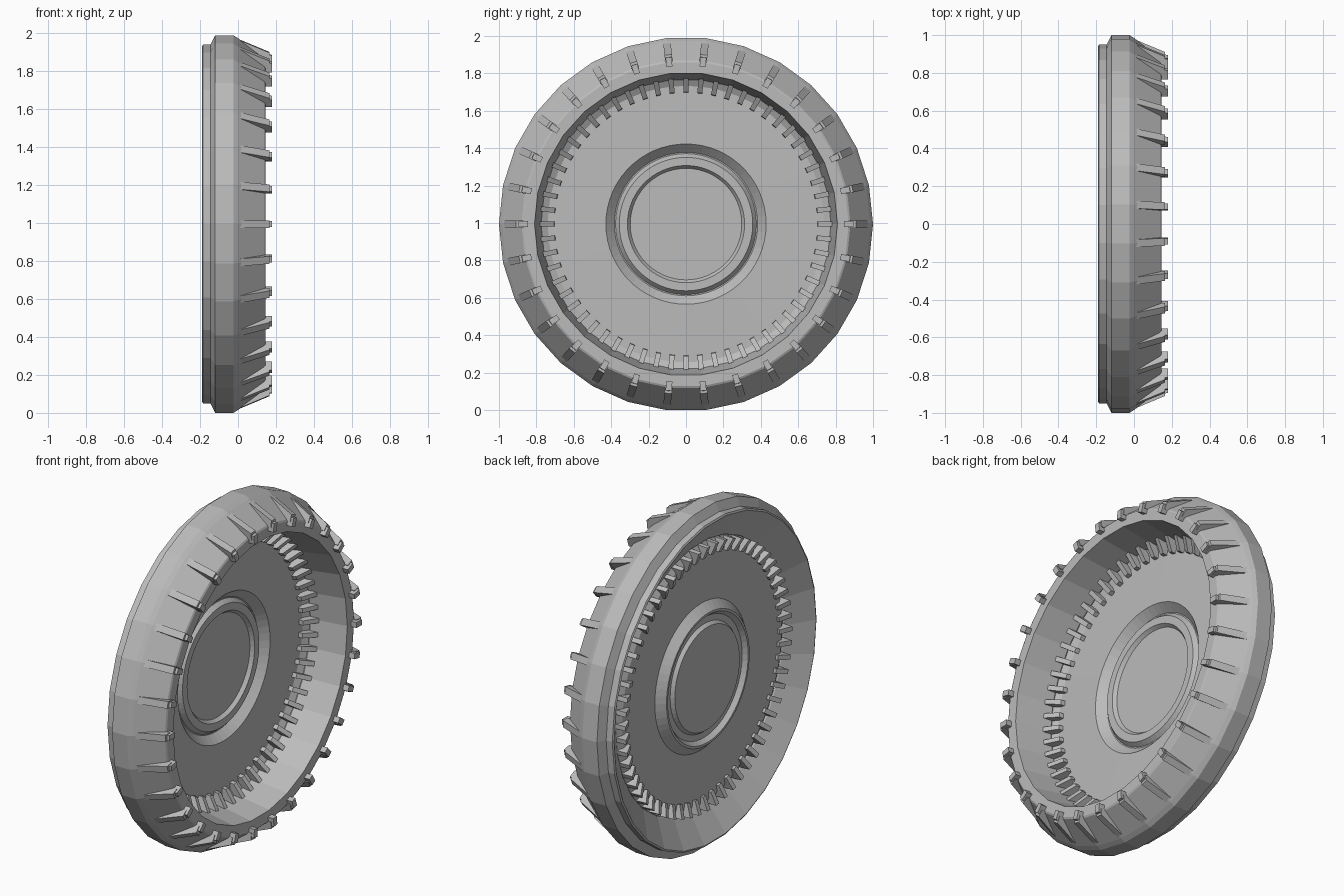
import bpy, bmesh
from math import cos, sin, tau

default = bpy.data.objects.get("Cube")
if default:
    bpy.data.objects.remove(default, do_unlink=True)

CENTRE_Z = 0.9945

grey = bpy.data.materials.new("plain_grey")
grey.use_nodes = True
grey.diffuse_color = (0.5, 0.5, 0.5, 1)
grey.node_tree.nodes["Principled BSDF"].inputs["Base Color"].default_value = (0.5, 0.5, 0.5, 1)


def finish(name, bm):
    bmesh.ops.recalc_face_normals(bm, faces=bm.faces[:])
    mesh = bpy.data.meshes.new(name)
    bm.to_mesh(mesh)
    bm.free()
    mesh.materials.append(grey)
    obj = bpy.data.objects.new(name, mesh)
    obj.location.z = CENTRE_Z
    bpy.context.collection.objects.link(obj)
    return obj


def lathe(name, profile, sides, closed):
    """Turn an (x, radius) profile around the x axis."""
    bm = bmesh.new()
    rings = []
    for i in range(sides):
        a = tau * i / sides
        rings.append([bm.verts.new((x, r * cos(a), r * sin(a))) for x, r in profile])
    n = len(profile)
    for i in range(sides):
        p, q = rings[i], rings[(i + 1) % sides]
        for j in range(n if closed else n - 1):
            k = (j + 1) % n
            bm.faces.new((p[j], p[k], q[k], q[j]))
    if not closed:
        bm.faces.new([ring[-1] for ring in rings])
    return finish(name, bm)


def radial_array(name, parts, count):
    """Repeat extruded (x, radius) outlines with a width around the x axis."""
    bm = bmesh.new()
    for i in range(count):
        a = tau * i / count
        for outline, width in parts:
            sides = []
            for t in (-width / 2, width / 2):
                sides.append([bm.verts.new((x, r * cos(a) - t * sin(a), r * sin(a) + t * cos(a)))
                              for x, r in outline])
            p, q = sides
            bm.faces.new(p)
            bm.faces.new(q[::-1])
            for j in range(len(p)):
                k = (j + 1) % len(p)
                bm.faces.new((p[j], q[j], q[k], p[k]))
    return finish(name, bm)


# Faceted outer rim with a stepped back lip and a dished back face
lathe("rim", [(-0.19, 0.94), (-0.185, 0.95), (-0.145, 0.95), (-0.14, 0.96),
              (-0.12, 1.0), (-0.025, 1.0), (0.0, 0.985), (0.14, 0.88),
              (0.145, 0.87), (0.145, 0.81), (-0.07, 0.775), (-0.09, 0.785)], 30, True)

# Thin pressed disc with a sunken hub and a raised ring
disc = lathe("disc", [(-0.075, 0.785), (-0.10, 0.74), (-0.095, 0.43), (-0.14, 0.385),
                      (-0.14, 0.375), (-0.115, 0.355), (-0.115, 0.315), (-0.135, 0.30)],
             60, False)
sheet = disc.modifiers.new("thickness", "SOLIDIFY")
sheet.thickness = 0.008
sheet.offset = 0

# Wedge studs with small end nubs on the sloping face of the rim
radial_array("rim_studs", [
    ([(0.01, 0.975), (0.165, 0.91), (0.165, 0.87), (0.13, 0.87)], 0.04),
    ([(0.13, 0.90), (0.18, 0.895), (0.18, 0.845), (0.14, 0.845)], 0.032)], 30)

# Short ribs around the edge of the disc, showing on both sides
radial_array("disc_ribs", [
    ([(-0.15, 0.775), (-0.02, 0.78), (-0.07, 0.705), (-0.12, 0.70)], 0.027)], 60)
